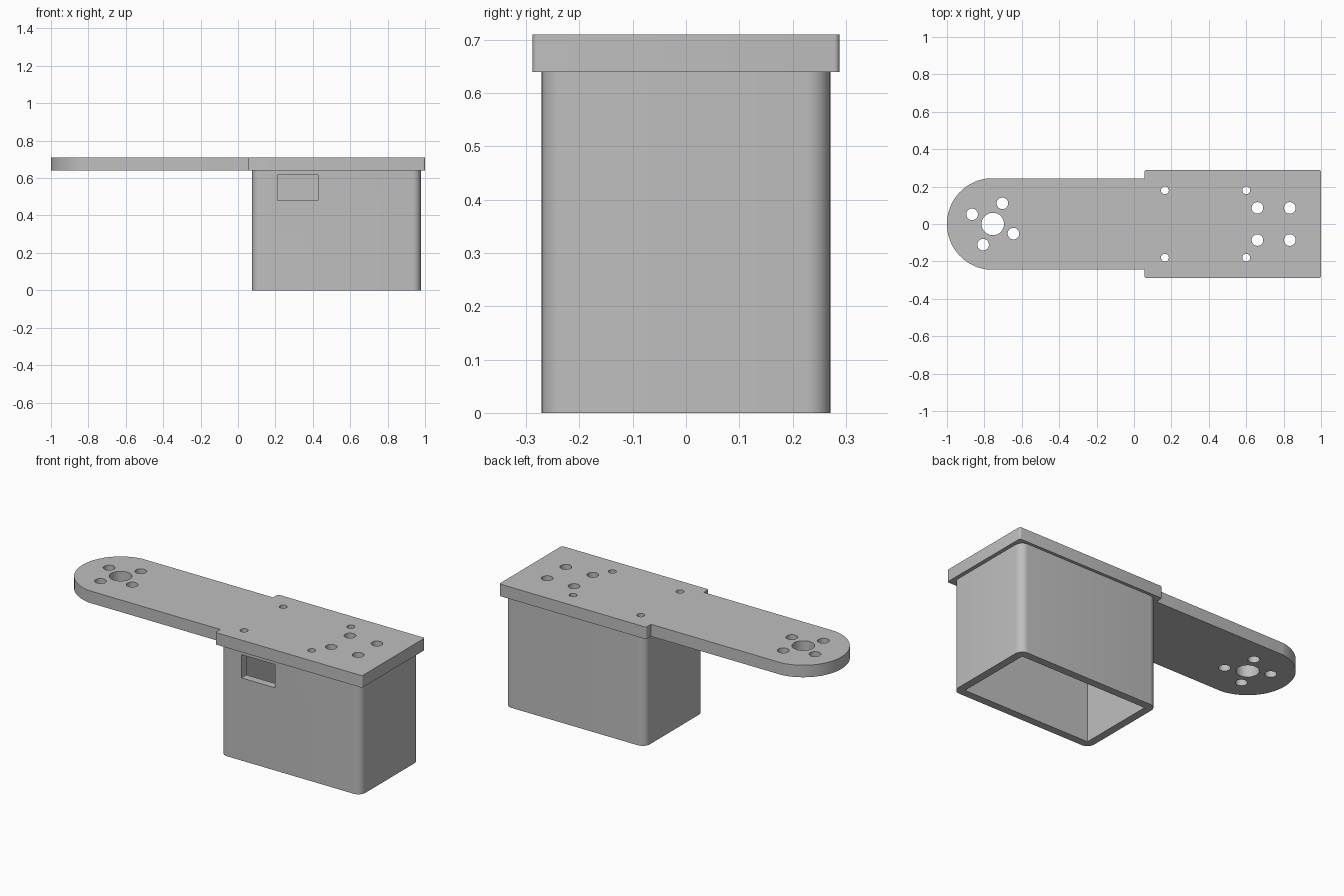
import bpy
import bmesh
from math import sin, cos, pi, radians, sqrt

if "Cube" in bpy.data.objects:
    bpy.data.objects.remove(bpy.data.objects["Cube"], do_unlink=True)

GREY = (0.52, 0.52, 0.52, 1)
grey = bpy.data.materials.new("plain grey")
grey.use_nodes = True
grey.diffuse_color = GREY
grey.node_tree.nodes["Principled BSDF"].inputs["Base Color"].default_value = GREY


def arc(x, y, r, start, end, steps):
    angles = [radians(start + (end - start) * i / steps) for i in range(steps + 1)]
    return [(x + r * cos(a), y + r * sin(a)) for a in angles]


def circle(x, y, r):
    return arc(x, y, r, 0, 360, 40)[:-1]


def rounded_rect(x0, x1, half, r):
    corners = [(x1 - r, half - r), (x0 + r, half - r), (x0 + r, r - half), (x1 - r, r - half)]
    return [p for i, (x, y) in enumerate(corners) for p in arc(x, y, r, 90 * i, 90 * i + 90, 8)]


def extruded(name, loops, z0, z1):
    """Solid between two heights; the first loop is the outline, the rest are holes."""
    curve = bpy.data.curves.new(name + "_profile", "CURVE")
    curve.dimensions = "2D"
    curve.fill_mode = "BOTH"
    curve.extrude = (z1 - z0) / 2
    for loop in loops:
        spline = curve.splines.new("POLY")
        spline.points.add(len(loop) - 1)
        for point, (x, y) in zip(spline.points, loop):
            point.co = (x, y, 0, 1)
        spline.use_cyclic_u = True
    helper = bpy.data.objects.new(name + "_profile", curve)
    bpy.context.collection.objects.link(helper)
    bpy.context.view_layer.update()
    graph = bpy.context.evaluated_depsgraph_get()
    mesh = bpy.data.meshes.new_from_object(helper.evaluated_get(graph))
    bpy.data.objects.remove(helper, do_unlink=True)
    # Weld caps to walls
    bm = bmesh.new()
    bm.from_mesh(mesh)
    bmesh.ops.remove_doubles(bm, verts=bm.verts, dist=0.0001)
    bmesh.ops.translate(bm, verts=bm.verts, vec=(0, 0, (z0 + z1) / 2))
    bmesh.ops.recalc_face_normals(bm, faces=bm.faces)
    bm.to_mesh(mesh)
    bm.free()
    mesh.materials.clear()
    mesh.materials.append(grey)
    obj = bpy.data.objects.new(name, mesh)
    bpy.context.collection.objects.link(obj)
    return obj


def activate(obj):
    bpy.ops.object.select_all(action="DESELECT")
    obj.select_set(True)
    bpy.context.view_layer.objects.active = obj


RIM = 0.64
TOP = 0.71
HUB = -0.755

# Mounting plate outline: wide rectangle with a round-ended arm
tip_r, arm_half, wide_half, step_x, end_x, r = 0.245, 0.243, 0.288, 0.055, 1.0, 0.01
tip_angle = 90 + math_angle if (math_angle := 0) else 97
upper = (arc(end_x - r, wide_half - r, r, 0, 90, 4)
         + arc(step_x + r, wide_half - r, r, 90, 180, 4)
         + [(step_x, arm_half), (HUB - sqrt(tip_r**2 - arm_half**2), arm_half)]
         + arc(HUB, 0, tip_r, tip_angle + 2, 180, 24))
outline = upper + [(x, -y) for x, y in reversed(upper[:-1])]

# Hub bore, ring of bolt holes, and two groups of fixing holes
holes = [circle(HUB, 0, 0.06)]
for k in range(4):
    a = radians(65) + k * pi / 2
    holes.append(circle(HUB + 0.122 * cos(a), 0.122 * sin(a), 0.031))
for side in (-1, 1):
    holes += [circle(x, side * 0.18, 0.021) for x in (0.165, 0.6)]
    holes += [circle(x, side * 0.086, 0.031) for x in (0.66, 0.833)]
plate = extruded("mounting_plate", [outline] + holes, RIM, TOP)

# Box walls, open underneath
x0, x1, half, wall = 0.075, 0.978, 0.271, 0.045
inner = [(x0 + wall, wall - half), (x1 - wall, wall - half),
         (x1 - wall, half - wall), (x0 + wall, half - wall)]
box = extruded("box_walls", [rounded_rect(x0, x1, half, 0.045), inner], 0, RIM)

# Rectangular window through the front wall
bpy.ops.mesh.primitive_cube_add(size=1, location=(0.32, -half, 0.548))
cutter = bpy.context.object
cutter.name = "window_cutter"
cutter.scale = (0.215, 0.2, 0.135)
cutter.hide_render = True
cutter.data.materials.append(grey)
cut = box.modifiers.new("window", "BOOLEAN")
cut.operation = "DIFFERENCE"
cut.solver = "EXACT"
cut.object = cutter
activate(box)
bpy.ops.object.modifier_apply(modifier=cut.name)
bpy.data.objects.remove(cutter, do_unlink=True)

for obj in (plate, box):
    activate(obj)
    bpy.ops.object.shade_smooth_by_angle(angle=radians(30))
